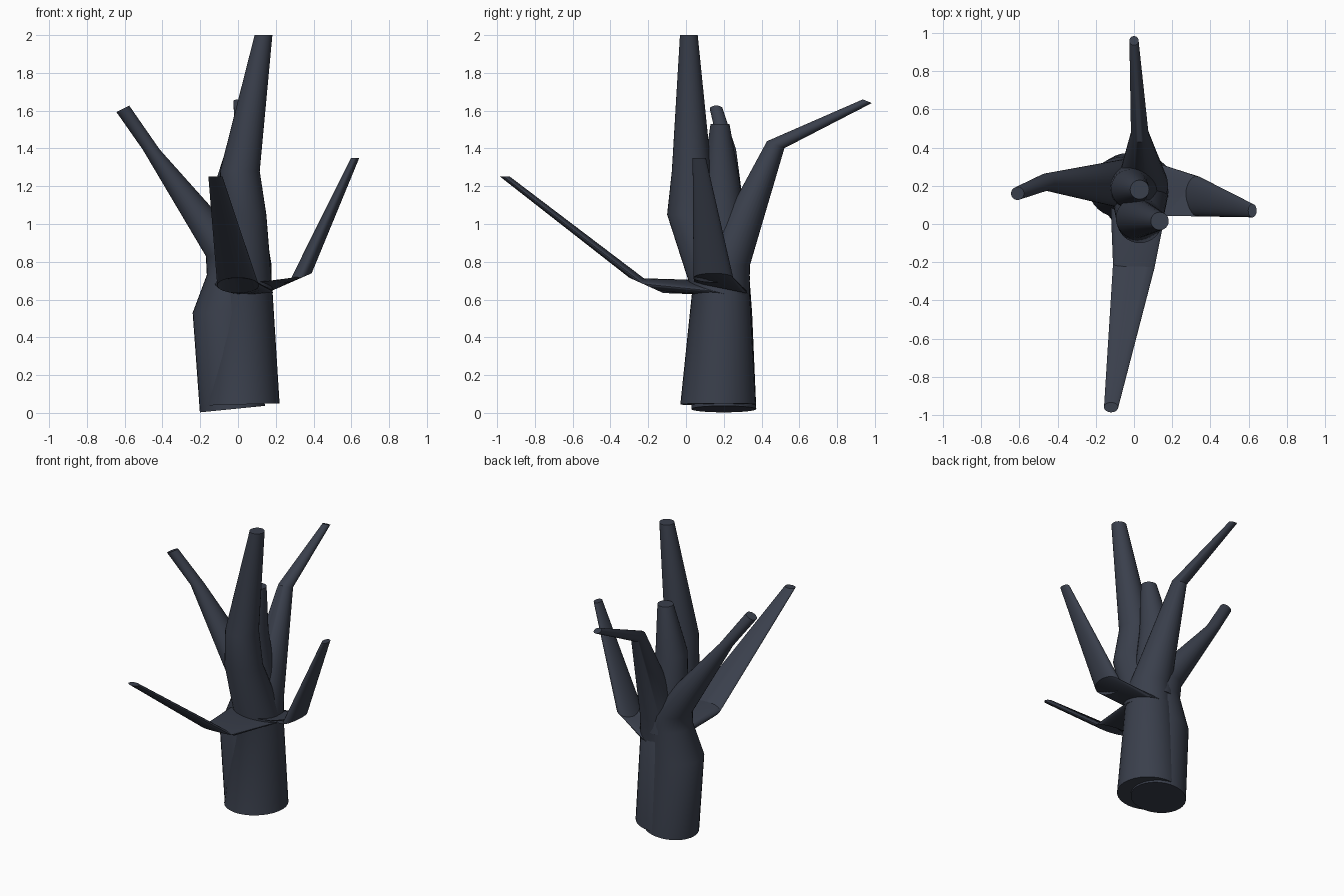
import bpy, bmesh, math

if "Cube" in bpy.data.objects:
    bpy.data.objects.remove(bpy.data.objects["Cube"])

SIDES = 32
bark = bpy.data.materials.new("dark_slate_bark")
bark.diffuse_color = (0.042, 0.050, 0.072, 1)
bark.use_nodes = True
bark.node_tree.nodes["Principled BSDF"].inputs["Base Color"].default_value = bark.diffuse_color


def limb(name, rings):
    """Loft through near-level rings: x, y, z, radius, slope in x, slope in y, y radius."""
    bm = bmesh.new()
    loops = []
    for ring in rings:
        x, y, z, r, tx, ty, ry = (list(ring) + [0, 0, ring[3]][len(ring) - 4:])
        loop = []
        for i in range(SIDES):
            a = 2 * math.pi * i / SIDES
            dx, dy = r * math.cos(a), ry * math.sin(a)
            loop.append(bm.verts.new((x + dx, y + dy, z + tx * dx + ty * dy)))
        loops.append(loop)
    for lo, hi in zip(loops, loops[1:]):
        for i in range(SIDES):
            j = (i + 1) % SIDES
            bm.faces.new((lo[i], lo[j], hi[j], hi[i]))
    bm.faces.new(loops[0][::-1])
    bm.faces.new(loops[-1])
    bmesh.ops.recalc_face_normals(bm, faces=bm.faces)
    me = bpy.data.meshes.new(name)
    bm.to_mesh(me)
    bm.free()
    me.materials.append(bark)
    ob = bpy.data.objects.new(name, me)
    bpy.context.collection.objects.link(ob)
    bpy.ops.object.select_all(action='DESELECT')
    ob.select_set(True)
    bpy.context.view_layer.objects.active = ob
    bpy.ops.object.shade_smooth_by_angle(angle=math.radians(35))


# trunk running into the tallest branch
limb("trunk_and_top_branch", [
    (0.02, 0.17, 0.045, 0.20, 0.03),
    (0.03, 0.185, 0.64, 0.153),
    (0.03, 0.02, 1.05, 0.12),
    (0.01, 0.03, 1.28, 0.105),
    (0.135, 0.015, 2.0, 0.047)])

# second trunk lobe running into the left branch
limb("left_branch", [
    (-0.03, 0.2, 0.02, 0.172, 0.1),
    (-0.06, 0.19, 0.53, 0.18, 0, 0, 0.16),
    (-0.03, 0.2, 0.73, 0.135),
    (-0.04, 0.21, 0.83, 0.13),
    (-0.46, 0.22, 1.395, 0.045),
    (-0.61, 0.16, 1.61, 0.034, 0.5)])

# back branch
limb("back_branch", [
    (0.03, 0.185, 0.5, 0.15),
    (0.045, 0.205, 0.78, 0.133),
    (0.03, 0.475, 1.42, 0.046, 0, -0.4),
    (0.0, 0.96, 1.65, 0.024, 0, -0.4)])

# short middle stub
limb("middle_stub", [
    (0.01, 0.2, 0.7, 0.14),
    (-0.02, 0.185, 1.22, 0.1),
    (0.03, 0.18, 1.53, 0.05)])

# flat front branch
limb("front_branch", [
    (0.03, 0.175, 0.66, 0.155, -0.15, -0.25),
    (0.0, -0.21, 0.675, 0.11, 0, -0.45, 0.09),
    (-0.12, -0.96, 1.252, 0.037, 0, 0, 0.026)])

# flat right branch
limb("right_branch", [
    (0.05, 0.19, 0.66, 0.145, 0, -0.2),
    (0.33, 0.145, 0.715, 0.06, 0.4, 0, 0.105),
    (0.62, 0.07, 1.35, 0.022, 0, 0, 0.035)])
